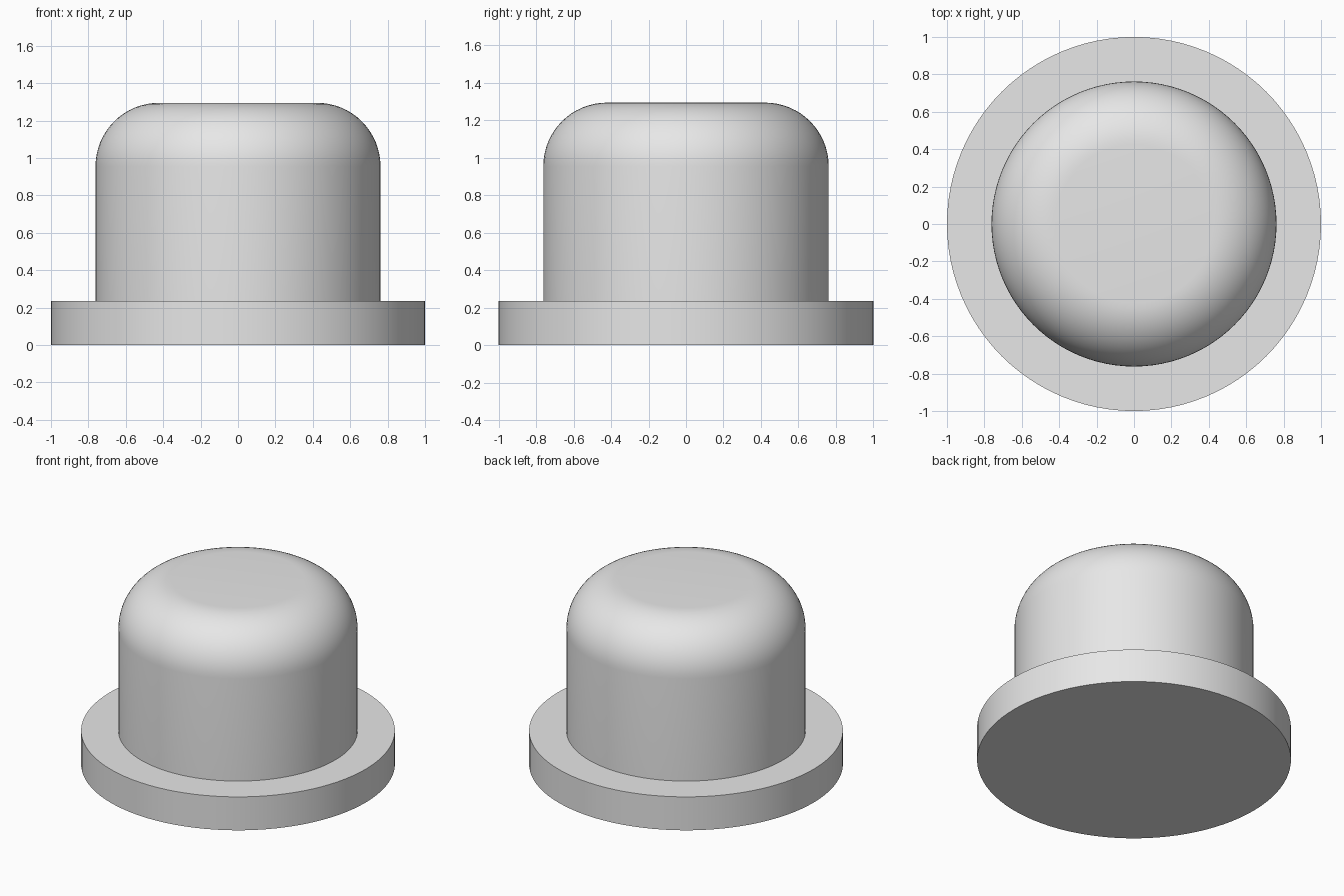
import bpy
import bmesh
import math

cube = bpy.data.objects.get("Cube")
if cube:
    bpy.data.objects.remove(cube, do_unlink=True)

SEGMENTS = 96
FLANGE_RADIUS, FLANGE_TOP = 1.0, 0.235
BODY_RADIUS, BODY_TOP, ROUNDING = 0.762, 1.295, 0.34

grey = bpy.data.materials.new("light_grey")
grey.use_nodes = True
grey.diffuse_color = (0.8, 0.8, 0.8, 1)
grey.node_tree.nodes["Principled BSDF"].inputs["Base Color"].default_value = grey.diffuse_color


def lathe(name, profile):
    """Revolve (radius, height) points around z and cap both ends."""
    bm = bmesh.new()
    rings = []
    for r, z in profile:
        angles = [math.tau * i / SEGMENTS for i in range(SEGMENTS)]
        rings.append([bm.verts.new((r * math.cos(a), r * math.sin(a), z)) for a in angles])
    for low, high in zip(rings, rings[1:]):
        for i in range(SEGMENTS):
            j = (i + 1) % SEGMENTS
            bm.faces.new((low[i], low[j], high[j], high[i]))
    bm.faces.new(rings[0][::-1])
    bm.faces.new(rings[-1])
    mesh = bpy.data.meshes.new(name)
    bm.to_mesh(mesh)
    bm.free()
    mesh.materials.append(grey)
    obj = bpy.data.objects.new(name, mesh)
    bpy.context.collection.objects.link(obj)
    bpy.ops.object.select_all(action="DESELECT")
    obj.select_set(True)
    bpy.context.view_layer.objects.active = obj
    bpy.ops.object.shade_smooth_by_angle(angle=math.radians(30))
    return obj


# Round base flange
lathe("base_flange", [(FLANGE_RADIUS, 0), (FLANGE_RADIUS, FLANGE_TOP)])

# Cylindrical body with a rounded shoulder and a flat top
STEPS = 16
shoulder = []
for k in range(STEPS + 1):
    a = math.pi / 2 * k / STEPS
    shoulder.append((BODY_RADIUS - ROUNDING + ROUNDING * math.cos(a),
                     BODY_TOP - ROUNDING + ROUNDING * math.sin(a)))
lathe("rounded_body", [(BODY_RADIUS, FLANGE_TOP)] + shoulder)
